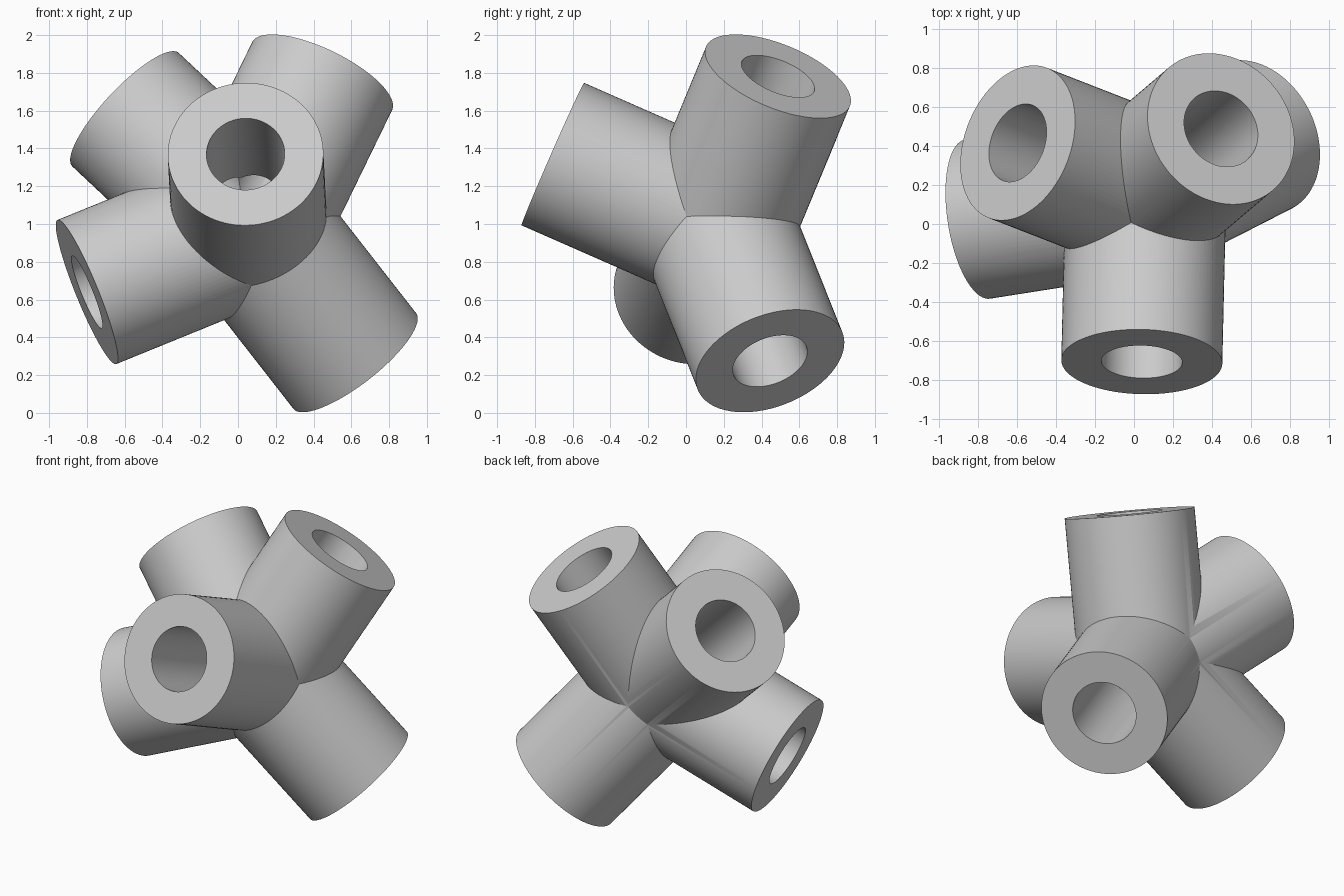
import bpy
from mathutils import Vector

default = bpy.data.objects.get("Cube")
if default:
    bpy.data.objects.remove(default, do_unlink=True)

HUB = Vector((0.06, 0.16, 0.99))
OUTER_R, BORE_R = 0.412, 0.207
# Centre of each tube's open end
ENDS = {
    "front": (0.04, -0.705, 1.37),
    "upper_left": (0.445, 0.487, 1.782),
    "upper_right": (-0.595, 0.415, 1.605),
    "lower_right": (-0.80, 0.025, 0.64),
    "lower_left": (0.618, 0.445, 0.275),
}

grey = bpy.data.materials.new("light_grey")
grey.use_nodes = True
colour = (0.6, 0.6, 0.6, 1)
grey.diffuse_color = colour
grey.node_tree.nodes["Principled BSDF"].inputs["Base Color"].default_value = colour


def rod(name, end, radius, extra=0.0):
    """Cylinder running from the hub to an end point, plus some overshoot."""
    axis = Vector(end) - HUB
    length = axis.length + extra
    bpy.ops.mesh.primitive_cylinder_add(
        vertices=96, radius=radius, depth=length,
        location=HUB + axis.normalized() * length / 2,
        rotation=axis.to_track_quat('Z', 'Y').to_euler())
    obj = bpy.context.object
    obj.name = name
    obj.data.materials.append(grey)
    return obj


def combine(target, tool, operation):
    """Apply a boolean and discard the tool."""
    tool.hide_render = True
    mod = target.modifiers.new(operation.lower(), 'BOOLEAN')
    mod.operation = operation
    mod.solver = 'EXACT'
    mod.object = tool
    bpy.context.view_layer.objects.active = target
    bpy.ops.object.modifier_apply(modifier=mod.name)
    bpy.data.objects.remove(tool, do_unlink=True)


# Outer tubes merged into one body
tubes = [rod(name + "_tube", end, OUTER_R) for name, end in ENDS.items()]
body = tubes[0]
for tube in tubes[1:]:
    combine(body, tube, 'UNION')

# Bores meeting at the hub
for name, end in ENDS.items():
    combine(body, rod(name + "_bore", end, BORE_R, 0.05), 'DIFFERENCE')

body.name = "five_way_pipe_connector"
bpy.ops.object.select_all(action='DESELECT')
body.select_set(True)
bpy.context.view_layer.objects.active = body
bpy.ops.object.shade_smooth_by_angle(angle=0.5)
